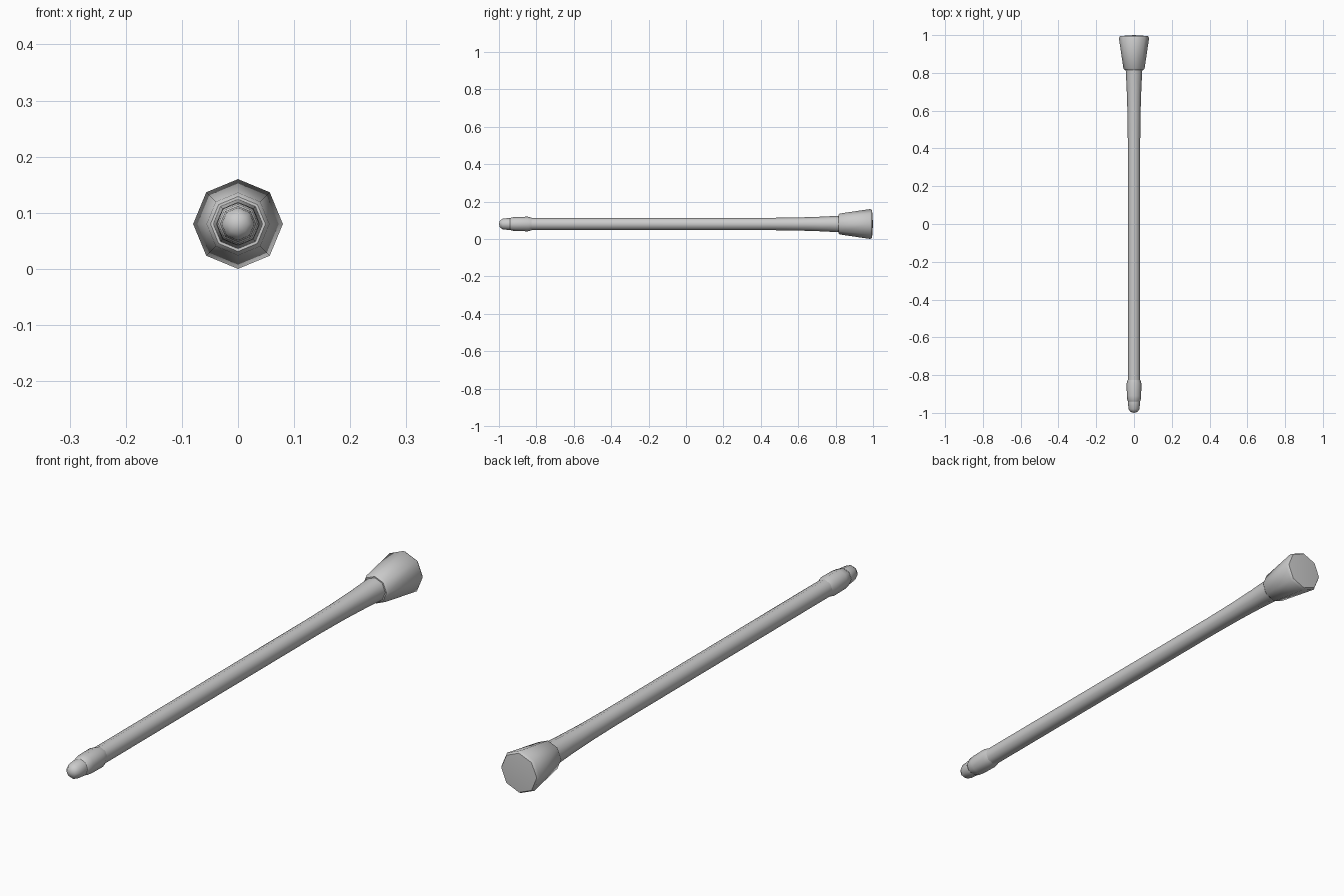
import bpy, bmesh, math

if "Cube" in bpy.data.objects:
    bpy.data.objects.remove(bpy.data.objects["Cube"])

SIDES = 8
AXIS_Z = 0.08


def lathe(name, profile):
    """Turn (y, radius) points around the long axis; radius 0 makes a pole."""
    bm = bmesh.new()
    rings = []
    for y, r in profile:
        if r == 0:
            rings.append([bm.verts.new((0, y, AXIS_Z))] * SIDES)
            continue
        angles = [2 * math.pi * i / SIDES for i in range(SIDES)]
        rings.append([bm.verts.new((r * math.cos(a), y, AXIS_Z + r * math.sin(a)))
                      for a in angles])
    for a, b in zip(rings, rings[1:]):
        for i in range(SIDES):
            j = (i + 1) % SIDES
            bm.faces.new(list(dict.fromkeys((a[i], a[j], b[j], b[i]))))
    bmesh.ops.recalc_face_normals(bm, faces=bm.faces)
    mesh = bpy.data.meshes.new(name)
    bm.to_mesh(mesh)
    bm.free()
    obj = bpy.data.objects.new(name, mesh)
    bpy.context.collection.objects.link(obj)
    bpy.ops.object.select_all(action='DESELECT')
    obj.select_set(True)
    bpy.context.view_layer.objects.active = obj
    bpy.ops.object.shade_smooth_by_angle(angle=math.radians(50))
    return obj


# Rounded tip
lathe("tip", [(-1.0, 0), (-0.995, 0.018), (-0.98, 0.029), (-0.945, 0.032), (-0.94, 0.032)])

# Swollen collar behind the tip
lathe("collar", [(-0.94, 0.031), (-0.935, 0.035), (-0.91, 0.038),
                 (-0.845, 0.039), (-0.825, 0.034)])

# Long shaft flaring gently toward the head
lathe("shaft", [(-0.83, 0.033), (0.45, 0.033), (0.6, 0.035), (0.72, 0.039), (0.815, 0.044)])

# Tapered head with a small lip and a slightly domed end
lathe("head", [(0.815, 0.043), (0.815, 0.049), (0.823, 0.056), (0.985, 0.08),
               (0.995, 0.074), (1.0, 0)])
